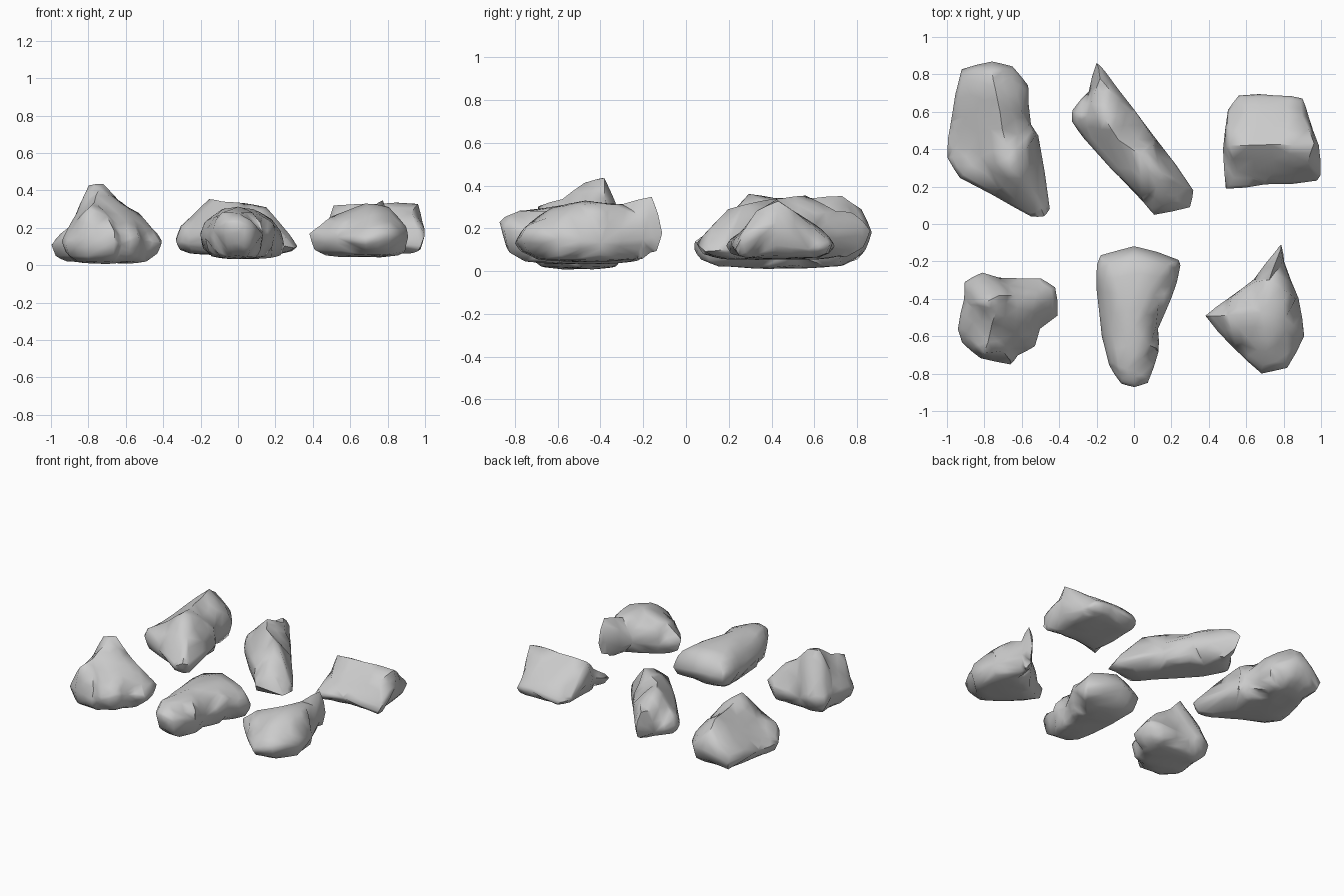
import bpy, bmesh, math
from mathutils import Vector, noise
from mathutils.geometry import delaunay_2d_cdt


def skin(bm, rim, inner):
    """Triangulate a surface inside the rim through the given height points."""
    verts = rim + inner
    n = len(rim)
    flat = [v.co.xy for v in verts]
    border = [(i, (i + 1) % n) for i in range(n)]
    _, _, faces, origin, _, _ = delaunay_2d_cdt(flat, border, [], 1, 1e-5)
    for f in faces:
        ids = [origin[i][0] for i in f if origin[i]]
        if len(ids) == 3:
            tri = [verts[i] for i in ids]
            if not bm.faces.get(tri):
                bm.faces.new(tri)


def rock(name, rim_z, base_z, outline, peaks, rim_lift=None, full=0.55):
    """Widest outline, shoulder and crest points above it, rounded underside."""
    bm = bmesh.new()
    lift = rim_lift or {}
    n = len(outline)
    center = Vector((sum(p[0] for p in outline) / n, sum(p[1] for p in outline) / n, 0))
    rim = [bm.verts.new((x, y, lift.get(i, rim_z + 0.02 * math.sin(i * 2.1))))
           for i, (x, y) in enumerate(outline)]
    top = [bm.verts.new(p) for p in peaks]

    def inset(v, s, z):
        p = center.lerp(v.co, s)
        p.z = z
        return p

    # shoulder ring under the nearest crest points
    for v in rim:
        p = inset(v, 0.92, 0)
        near = min(peaks, key=lambda q: (Vector(q[:2]) - p.xy).length)
        if (Vector(near[:2]) - p.xy).length > 0.035:
            p.z = v.co.z + (max(near[2], v.co.z) - v.co.z) * full
            top.append(bm.verts.new(p))
    # rounded underside
    under = []
    for s, t, step in ((0.92, 0.4, 1), (0.72, 0.08, 1), (0.35, 0.0, 2)):
        for i, v in list(enumerate(rim))[::step]:
            z = base_z + (min(v.co.z, 0.2) - base_z) * t * (1 + 0.3 * math.sin(i * 1.7))
            under.append(bm.verts.new(inset(v, s, z)))
    skin(bm, rim, top)
    skin(bm, rim, under)
    bmesh.ops.delete(bm, geom=[v for v in bm.verts if not v.link_faces], context='VERTS')
    bmesh.ops.recalc_face_normals(bm, faces=bm.faces)
    # chipped, slightly uneven surface
    bmesh.ops.subdivide_edges(bm, edges=bm.edges[:], cuts=1, use_grid_fill=True, smooth=0.1)
    for v in bm.verts:
        v.co += noise.noise_vector(v.co * 9.0) * 0.007
        v.co.z = max(v.co.z, 0.0)
    bmesh.ops.triangulate(bm, faces=bm.faces[:])
    bmesh.ops.recalc_face_normals(bm, faces=bm.faces)
    me = bpy.data.meshes.new(name)
    bm.to_mesh(me)
    bm.free()
    for p in me.polygons:
        p.use_smooth = True
    me.set_sharp_from_angle(angle=math.radians(60))
    bpy.context.collection.objects.link(bpy.data.objects.new(name, me))


# large ridged rock, back left
rock("rock_back_left", 0.12, 0.015,
     [(-.92, .83), (-.76, .87), (-.65, .84), (-.57, .74), (-.55, .53), (-.51, .47), (-.45, .08),
      (-.48, .04), (-.55, .04), (-.75, .15), (-.93, .25), (-1, .35), (-.98, .55)],
     [(-.9, .78, .2), (-.76, .82, .29), (-.74, .73, .355), (-.65, .77, .26), (-.85, .6, .25),
      (-.72, .6, .34), (-.61, .62, .27), (-.68, .42, .34), (-.82, .36, .24), (-.66, .29, .36),
      (-.58, .4, .3), (-.55, .2, .25), (-.5, .09, .17), (-.93, .45, .17), (-.7, .2, .25)],
     {1: .18, 2: .17, 3: .15})

# long diagonal rock, back centre
rock("rock_back_centre", 0.13, 0.055,
     [(-.2, .86), (-.16, .82), (0, .61), (.12, .45), (.32, .18), (.3, .09), (.11, .05),
      (.05, .12), (-.27, .46), (-.33, .55), (-.33, .61), (-.24, .71)],
     [(-.18, .78, .27), (-.12, .7, .28), (-.21, .71, .26), (-.25, .58, .26), (-.15, .56, .355),
      (-.04, .6, .27), (-.08, .45, .34), (.03, .37, .33), (.1, .4, .26), (.15, .27, .31),
      (.12, .2, .29), (.2, .12, .21), (.26, .18, .18), (-.2, .46, .24)],
     {0: .19, 1: .2, 2: .18, 4: .1, 5: .09})

# wedge-shaped block, back right
rock("rock_back_right", 0.12, 0.06,
     [(.49, .19), (.7, .21), (.98, .23), (1, .26), (.99, .42), (.93, .57), (.9, .67),
      (.77, .69), (.56, .69), (.5, .61), (.48, .4)],
     [(.51, .42, .32), (.73, .42, .325), (.96, .43, .33), (.93, .33, .28), (.9, .58, .22),
      (.6, .6, .22), (.75, .6, .22), (.55, .28, .21), (.75, .28, .21)],
     {3: .16, 4: .23, 10: .2}, 0.35)

# tall peaked rock, front left
rock("rock_front_left", 0.13, 0.01,
     [(-.91, -.31), (-.81, -.26), (-.72, -.29), (-.5, -.29), (-.42, -.34), (-.41, -.49),
      (-.5, -.56), (-.53, -.65), (-.62, -.7), (-.66, -.75), (-.82, -.72), (-.92, -.63),
      (-.94, -.56), (-.91, -.4)],
     [(-.8, -.42, .43), (-.72, -.38, .435), (-.74, -.47, .41), (-.86, -.45, .28),
      (-.63, -.38, .34), (-.63, -.52, .32), (-.53, -.4, .28), (-.47, -.36, .2),
      (-.77, -.58, .34), (-.86, -.6, .24), (-.8, -.69, .3), (-.7, -.68, .26),
      (-.64, -.65, .22), (-.56, -.54, .25), (-.85, -.34, .27), (-.72, -.335, .34),
      (-.46, -.46, .19)], None, 0.4)

# elongated rounded rock, front centre
rock("rock_front_centre", 0.16, 0.035,
     [(-.18, -.17), (0, -.12), (.24, -.19), (.25, -.22), (.2, -.4), (.13, -.56), (.13, -.68),
      (.07, -.85), (0, -.87), (-.07, -.85), (-.13, -.76), (-.17, -.6), (-.2, -.35), (-.2, -.22)],
     [(-.13, -.21, .26), (0, -.18, .28), (.18, -.22, .25), (.08, -.35, .3), (-.08, -.38, .3),
      (.13, -.42, .26), (0, -.55, .31), (-.12, -.58, .26), (.08, -.65, .28), (.01, -.79, .28),
      (-.08, -.76, .28), (.19, -.33, .21), (-.16, -.36, .24)],
     {2: .12, 3: .1, 7: .2, 8: .23, 9: .22, 10: .19})

# kite-shaped pointed rock, front right
rock("rock_front_right", 0.15, 0.045,
     [(.79, -.11), (.8, -.2), (.88, -.4), (.91, -.6), (.82, -.77), (.68, -.8), (.53, -.66),
      (.38, -.49), (.5, -.4), (.64, -.3), (.76, -.14)],
     [(.775, -.165, .35), (.72, -.3, .31), (.79, -.34, .31), (.6, -.42, .28), (.68, -.47, .33),
      (.81, -.5, .31), (.5, -.49, .26), (.72, -.63, .3), (.82, -.65, .25),
      (.62, -.62, .25), (.7, -.73, .22), (.44, -.49, .21)],
     {0: .18, 1: .15, 10: .27})
